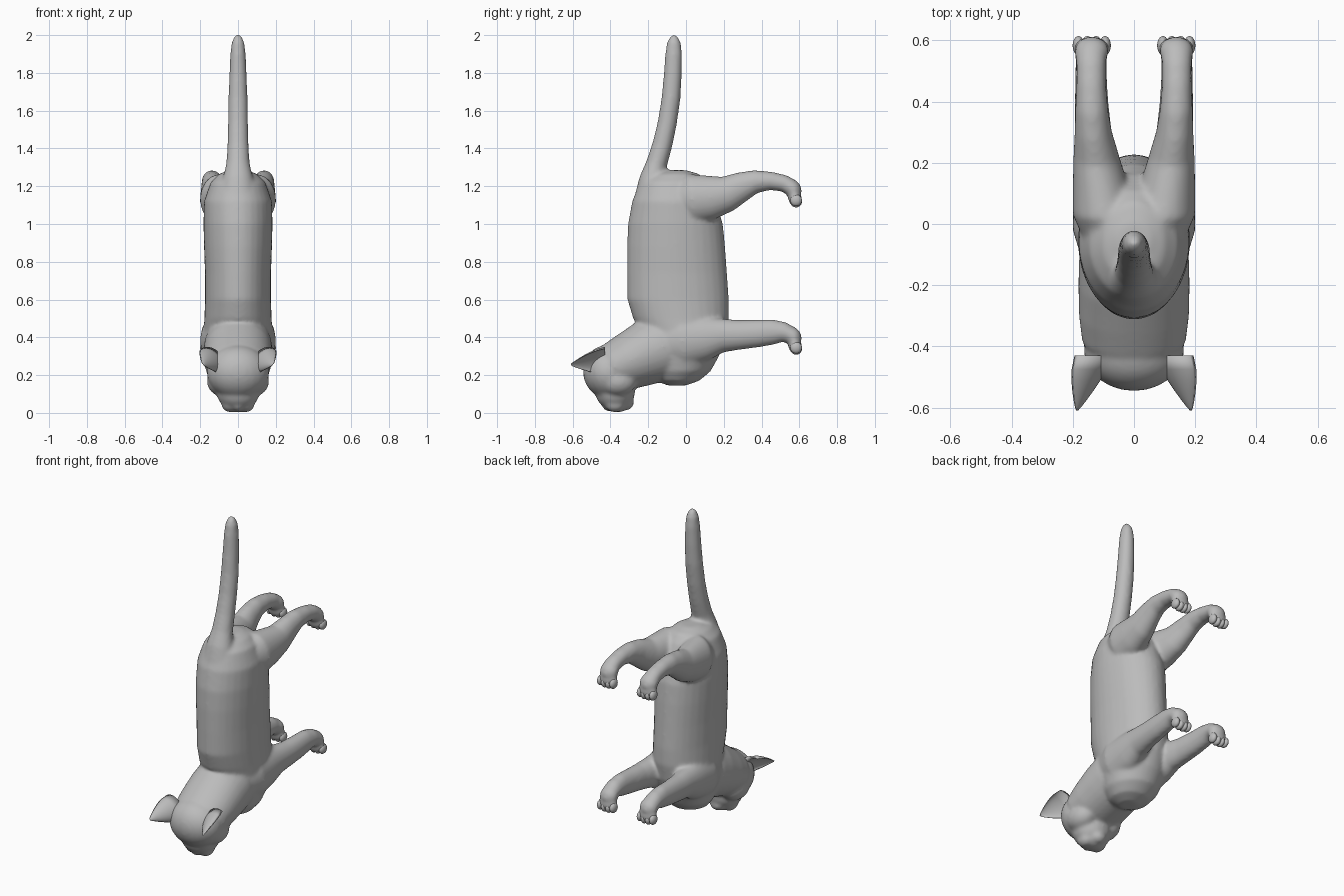
import bpy, bmesh, math
from mathutils import Vector, Matrix

fur = bpy.data.materials.new("grey fur")
fur.diffuse_color = (0.5, 0.5, 0.5, 1)


def skin(bm, loops):
    """Join rings of points into a closed tube."""
    rings = [[bm.verts.new(p) for p in loop] for loop in loops]
    n = len(rings[0])
    for a, b in zip(rings, rings[1:]):
        for i in range(n):
            j = (i + 1) % n
            bm.faces.new((a[i], a[j], b[j], b[i]))
    bm.faces.new(rings[0][::-1])
    bm.faces.new(rings[-1])


def tube(bm, rows, side=1, level=False, n=32):
    """Rows are x, y, z, half width in x, half depth across the path."""
    loops = []
    for k, (x, y, z, rx, rd) in enumerate(rows):
        a, b = rows[max(k - 1, 0)], rows[min(k + 1, len(rows) - 1)]
        t = Vector((0, b[1] - a[1], b[2] - a[2])).normalized()
        across = Vector((0, 1, 0)) if level else Vector((0, -t.z, t.y))
        c = Vector((x * side, y, z))
        loops.append([c + Vector((rx * math.cos(q), 0, 0)) + across * rd * math.sin(q)
                      for q in (2 * math.pi * i / n for i in range(n))])
    skin(bm, loops)


def ball(bm, pos, size, tilt=0):
    m = Matrix.Translation(pos) @ Matrix.Rotation(tilt, 4, 'X') @ Matrix.Diagonal((*size, 1))
    bmesh.ops.create_uvsphere(bm, u_segments=24, v_segments=16, radius=1, matrix=m)


def finish(bm, name):
    bmesh.ops.recalc_face_normals(bm, faces=bm.faces)
    for f in bm.faces:
        f.smooth = True
    me = bpy.data.meshes.new(name)
    bm.to_mesh(me)
    bm.free()
    me.materials.append(fur)
    ob = bpy.data.objects.new(name, me)
    bpy.context.collection.objects.link(ob)
    return ob


bm = bmesh.new()

# Torso: height, front edge, back edge, half width
torso = [(1.285, -.10, .0, .05), (1.265, -.19, .07, .10), (1.22, -.245, .11, .145),
         (1.12, -.285, .16, .18), (1.0, -.307, .195, .183), (.88, -.312, .207, .18),
         (.74, -.312, .217, .175), (.6, -.31, .227, .175), (.5, -.28, .228, .178),
         (.4, -.22, .21, .185), (.3, -.2, .175, .175), (.22, -.18, .13, .15),
         (.17, -.15, .07, .11), (.145, -.1, .0, .05)]
tube(bm, [(0, (a + b) / 2, z, w, (b - a) / 2) for z, a, b, w in torso], level=True)

# Neck
tube(bm, [(0, -.02, .38, .16, .17), (0, -.12, .35, .18, .18), (0, -.2, .32, .182, .172),
          (0, -.3, .275, .18, .152), (0, -.38, .24, .17, .135), (0, -.44, .215, .13, .10)])

# Head, muzzle, chin, cheeks and nose
ball(bm, (0, -.41, .215), (.165, .135, .145), .3)
ball(bm, (0, -.375, .11), (.115, .105, .095))
ball(bm, (0, -.365, .05), (.07, .065, .048))
for s in (-1, 1):
    ball(bm, (.042 * s, -.375, .045), (.045, .055, .042))
    ball(bm, (.09 * s, -.36, .17), (.075, .10, .08))
ball(bm, (0, -.32, .055), (.05, .045, .042))
ball(bm, (0, -.415, .035), (.026, .028, .026))

# Tail
tube(bm, [(0, -.19, 1.15, .10, .08), (0, -.18, 1.24, .08, .066), (0, -.155, 1.32, .062, .056),
          (0, -.125, 1.42, .056, .053), (0, -.10, 1.53, .053, .051), (0, -.08, 1.66, .051, .050),
          (0, -.07, 1.79, .046, .048), (0, -.065, 1.9, .041, .045), (0, -.064, 1.96, .034, .037),
          (0, -.064, 1.99, .021, .023), (0, -.064, 2.004, .007, .007)])

# Legs and paws
for s in (-1, 1):
    tube(bm, [(.09, -.06, 1.12, .07, .09), (.095, .03, 1.13, .105, .135), (.11, .13, 1.14, .09, .118),
              (.123, .22, 1.16, .075, .095), (.133, .30, 1.2, .061, .078), (.138, .37, 1.225, .054, .061),
              (.14, .45, 1.228, .049, .049), (.14, .52, 1.215, .049, .045), (.14, .555, 1.195, .052, .045)], s)
    tube(bm, [(.10, -.12, .37, .07, .10), (.105, -.02, .38, .095, .14), (.11, .10, .395, .088, .12),
              (.122, .19, .41, .072, .09), (.132, .28, .413, .062, .079), (.138, .38, .42, .056, .073),
              (.14, .46, .428, .052, .067), (.14, .52, .428, .051, .053), (.14, .555, .412, .052, .046)], s)
    for z in (0, -.78):
        ball(bm, (.138 * s, .565, 1.185 + z), (.056, .045, .055), .5)
        ball(bm, (.138 * s, .576, 1.14 + z), (.060, .036, .048), .1)

# Blend everything into one smooth skin
body = finish(bm, "body")
rm = body.modifiers.new("blend", 'REMESH')
rm.mode = 'VOXEL'
rm.voxel_size = 0.01
rm.use_smooth_shade = True
sm = body.modifiers.new("soften", 'SMOOTH')
sm.factor = 0.5
sm.iterations = 10

# Toes
bm = bmesh.new()
for s in (-1, 1):
    for z in (0, -.78):
        for k in range(4):
            off = k - 1.5
            ball(bm, ((.138 + .029 * off) * s, .583, 1.116 + z + .006 * abs(off)), (.019, .031, .031))
finish(bm, "toes")

# Ears: tapering cupped shells, hollow towards the outside
for s, name in ((1, "right_ear"), (-1, "left_ear")):
    bm = bmesh.new()
    base, tip = Vector((.132, -.43, .285)), Vector((.186, -.61, .256))
    span, out = Vector((.65, 0, .76)), Vector((.76, 0, -.65))
    loops = []
    for t, w in ((0, 1), (.25, .93), (.45, .77), (.65, .55), (.82, .33), (.94, .16), (1, .04)):
        c = base.lerp(tip, t)
        loop = []
        for i in range(28):
            q = 2 * math.pi * i / 28
            d = math.sin(q) * (-.55 if math.sin(q) > 0 else 1)
            p = c + span * (.082 * w * math.cos(q)) + out * (.058 * w * d + .012 * w)
            loop.append((p.x * s, p.y, p.z))
        loops.append(loop)
    skin(bm, loops)
    finish(bm, name)
